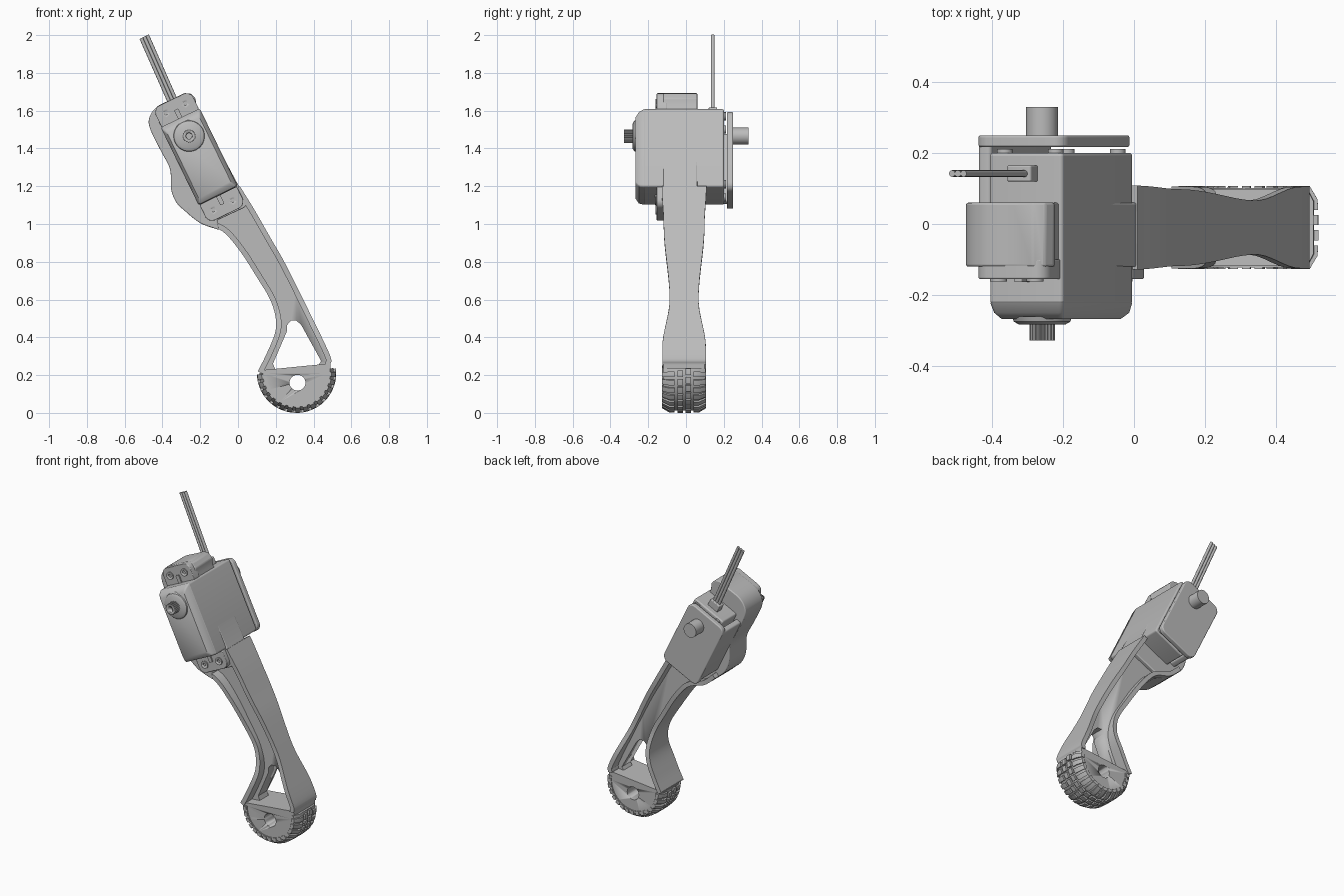
import bpy, bmesh, math
from mathutils import Matrix, Vector

if "Cube" in bpy.data.objects:
    bpy.data.objects.remove(bpy.data.objects["Cube"], do_unlink=True)

GREY = (0.5, 0.5, 0.5, 1)
mat = bpy.data.materials.new("plain grey")
mat.use_nodes = True
mat.diffuse_color = GREY
mat.node_tree.nodes["Principled BSDF"].inputs["Base Color"].default_value = GREY

WORLD = Matrix()
# Tilted frame of the motor housing: local z runs along its length
MOTOR = Matrix.Translation((-0.205, 0, 1.355)) @ Matrix.Rotation(math.radians(-26), 4, 'Y')
MID_Y = -0.01


def loft(name, rings, frame=WORLD, bevel=0):
    """Skin a closed solid through matching rings of points."""
    bm = bmesh.new()
    rows = [[bm.verts.new(frame @ Vector(p)) for p in ring] for ring in rings]
    n = len(rows[0])
    for a, b in zip(rows, rows[1:]):
        for i in range(n):
            j = (i + 1) % n
            bm.faces.new((a[i], a[j], b[j], b[i]))
    bm.faces.new(rows[0])
    bm.faces.new(rows[-1])
    bmesh.ops.recalc_face_normals(bm, faces=bm.faces)
    mesh = bpy.data.meshes.new(name)
    bm.to_mesh(mesh)
    bm.free()
    mesh.materials.append(mat)
    ob = bpy.data.objects.new(name, mesh)
    bpy.context.collection.objects.link(ob)
    if bevel:
        mod = ob.modifiers.new("bevel", 'BEVEL')
        mod.width, mod.segments, mod.limit_method = bevel, 3, 'ANGLE'
    bpy.ops.object.select_all(action='DESELECT')
    ob.select_set(True)
    bpy.context.view_layer.objects.active = ob
    bpy.ops.object.shade_smooth_by_angle(angle=math.radians(35))
    return ob


def prism(name, outline, y0, y1, frame=WORLD, bevel=0):
    return loft(name, [[(x, y, z) for x, z in outline] for y in (y0, y1)], frame, bevel)


def circle(r, cx=0, cz=0, n=32):
    return [(cx + r * math.cos(math.tau * i / n), cz + r * math.sin(math.tau * i / n)) for i in range(n)]


def rounded(x0, x1, z0, z1, r, n=5):
    pts = []
    corners = [(x1 - r, z1 - r), (x0 + r, z1 - r), (x0 + r, z0 + r), (x1 - r, z0 + r)]
    for k, (cx, cz) in enumerate(corners):
        for i in range(n + 1):
            a = math.pi / 2 * (k + i / n)
            pts.append((cx + r * math.cos(a), cz + r * math.sin(a)))
    return pts


def spline(pts, steps=6):
    """Smooth open path through the given points."""
    p = [Vector(q) for q in pts]
    p = [2 * p[0] - p[1]] + p + [2 * p[-1] - p[-2]]
    out = []
    for a, b, c, d in zip(p, p[1:], p[2:], p[3:]):
        for i in range(steps):
            t = i / steps
            out.append(0.5 * (2 * b + (c - a) * t + (2 * a - 5 * b + 4 * c - d) * t * t
                              + (3 * b - 3 * c + d - a) * t ** 3))
    return out + [p[-2]]


def cut(target, cutter):
    mod = target.modifiers.new("cut", 'BOOLEAN')
    mod.object, mod.operation, mod.solver = cutter, 'DIFFERENCE', 'EXACT'
    bpy.context.view_layer.objects.active = target
    bpy.ops.object.modifier_apply(modifier=mod.name)
    bpy.data.objects.remove(cutter, do_unlink=True)


# Leg: two flanges of varying width joined by a thin web
left = spline([(-.28, 1.07), (-.2, 1.005), (-.085, .963), (.01, .857), (.105, .71),
               (.17, .6), (.2, .5), (.195, .42), (.15, .31), (.105, .22)])
right = spline([(.01, 1.2), (.09, 1.07), (.17, .93), (.25, .79), (.37, .55), (.485, .31), (.49, .255)])
WIDTHS = [(.2, .116), (.35, .115), (.6, .076), (1.0, .108), (1.2, .118)]


def half_width(z):
    for (z0, w0), (z1, w1) in zip(WIDTHS, WIDTHS[1:]):
        if z <= z1:
            t = min(max((z - z0) / (z1 - z0), 0), 1)
            return w0 + (w1 - w0) * t * t * (3 - 2 * t)
    return WIDTHS[-1][1]


def flange(name, path, side):
    rings = []
    for i, p in enumerate(path):
        t = (path[min(i + 1, len(path) - 1)] - path[max(i - 1, 0)]).normalized()
        q = p + Vector((-t.y, t.x)) * 0.028 * side
        h = half_width(p.y)
        rings.append([(p.x, MID_Y - h, p.y), (p.x, MID_Y + h, p.y),
                      (q.x, MID_Y + h, q.y), (q.x, MID_Y - h, q.y)])
    loft(name, rings)


flange("leg_flange_outer", right, -1)
flange("leg_flange_inner", left, 1)
web = prism("leg_web", left + right[::-1], MID_Y - .045, MID_Y + .045)
opening = [(.258, .43), (.26, .465), (.28, .488), (.31, .488), (.335, .465), (.44, .275),
           (.425, .252), (.2, .225), (.185, .26)]
cut(web, prism("opening_cutter", opening, -.3, .3))

# Foot: flat topped disc with an axle hole
FX, FZ = .31, .21
arc = [(FX + .178 * math.cos(a), FZ + .178 * math.sin(a))
       for a in [math.radians(180 + 7.5 * i) for i in range(25)]]
foot = prism("foot_disc", arc + [(.49, .262), (.105, .224)], MID_Y - .108, MID_Y + .108)
cut(foot, prism("axle_hole_cutter", circle(.042, .315, .16), -.3, .3))


def tread(name, section, a0, a1, steps):
    """Sweep a (y, radius) section around the foot centre."""
    rings = []
    for i in range(steps + 1):
        a = math.radians(a0 + (a1 - a0) * i / steps)
        rings.append([(FX + r * math.cos(a), MID_Y + y, FZ + r * math.sin(a)) for y, r in section])
    return loft(name, rings)


# Tyre with staggered lugs
tread("tyre", [(-.112, .16), (-.112, .178), (-.075, .197), (.075, .197), (.112, .178), (.112, .16)],
      180, 368, 48)
for i in range(15):
    start = 182 + 12.3 * i
    for s in (-1, 1):
        tread("shoulder_lug", [(s * .117, .163), (s * .117, .185), (s * .08, .207),
                               (s * .05, .209), (s * .05, .18)], start, start + 8, 3)
        shift = 3 if s > 0 else 0
        tread("centre_lug", [(s * .036, .19), (s * .036, .21), (s * .007, .21), (s * .007, .19)],
              start + shift, start + shift + 9.5, 3)

# Shell that cradles the motor
shell = spline([(-.34, 1.665), (-.43, 1.62), (-.47, 1.56), (-.464, 1.5), (-.41, 1.39), (-.36, 1.29),
                (-.354, 1.185), (-.327, 1.115), (-.28, 1.068), (-.2, 1.005), (-.1, .968)], 5)
shell += [Vector(p) for p in ((-.11, 1.02), (.03, 1.085), (.06, 1.11), (.01, 1.19),
                              (-.22, 1.62), (-.225, 1.665), (-.25, 1.69), (-.285, 1.693))]
prism("motor_shell", shell, -.12, .06, bevel=.006)

# Motor housing with a tapered front lid
prism("motor_body", rounded(-.115, .115, -.23, .23, .012), -.225, .2, MOTOR, .008)
lid = [(-.222, rounded(-.115, .115, -.23, .23, .012)), (-.25, rounded(-.11, .108, -.225, .215, .012)),
       (-.268, rounded(-.098, .093, -.2, .19, .012))]
loft("motor_lid", [[(x, y, z) for x, z in ring] for y, ring in lid], MOTOR)
AXIS_Z = .123
boss = [(-.26, .085), (-.275, .08), (-.283, .066)]
loft("output_boss", [[(x, y, z) for x, z in circle(r, 0, AXIS_Z)] for y, r in boss], MOTOR)
teeth = [(x * k, AXIS_Z + z * k) for i, (x, z) in enumerate(circle(.036, n=80))
         for k in [1 if i % 4 < 2 else .87]]
shaft = prism("splined_shaft", teeth, -.328, -.27, MOTOR)
cut(shaft, prism("shaft_hole_cutter", circle(.016, 0, AXIS_Z, 20), -.35, -.3, MOTOR))

# Mounting tabs, centre ribs and screws at both ends of the motor
for s, end in ((1, "upper"), (-1, "lower")):
    z0, z1 = sorted((s * .2, s * .337))
    prism(end + "_tab", rounded(-.11, .11, z0, z1, .04), -.155, -.1, MOTOR, .004)
    z0, z1 = sorted((s * .22, s * .28))
    prism(end + "_tab_rib", rounded(-.012, .012, z0, z1, .004), -.163, -.15, MOTOR)
    for x in (-.057, .057):
        ring = prism(end + "_screw", circle(.024, x, s * .286, 20), -.162, -.15, MOTOR)
        cut(ring, prism("socket_cutter", circle(.011, x, s * .286, 6), -.2, -.155, MOTOR))
        prism("rear_screw", circle(.022, x * 1.4, s * .2, 16), .195, .212, MOTOR)

# Rear bracket: side wall, back plate and pivot peg
prism("bracket_wall", rounded(-.165, -.125, -.2, .2, .012), .0, .25, MOTOR, .006)
prism("bracket_plate", rounded(-.165, .112, -.24, .225, .04), .217, .25, MOTOR, .006)
prism("pivot_peg", circle(.045, 0, AXIS_Z), .24, .33, MOTOR)

# Three strand cable and its grommet
prism("cable_grommet", rounded(-.038, .038, .22, .275, .008), .12, .165, MOTOR, .004)
for dx in (-.018, 0, .018):
    loft("cable_strand", [[(x, .142 + y, z) for x, y in circle(.0095, cx, 0, 12)]
                          for cx, z in ((dx, .25), (dx + .017, .7))], MOTOR)
